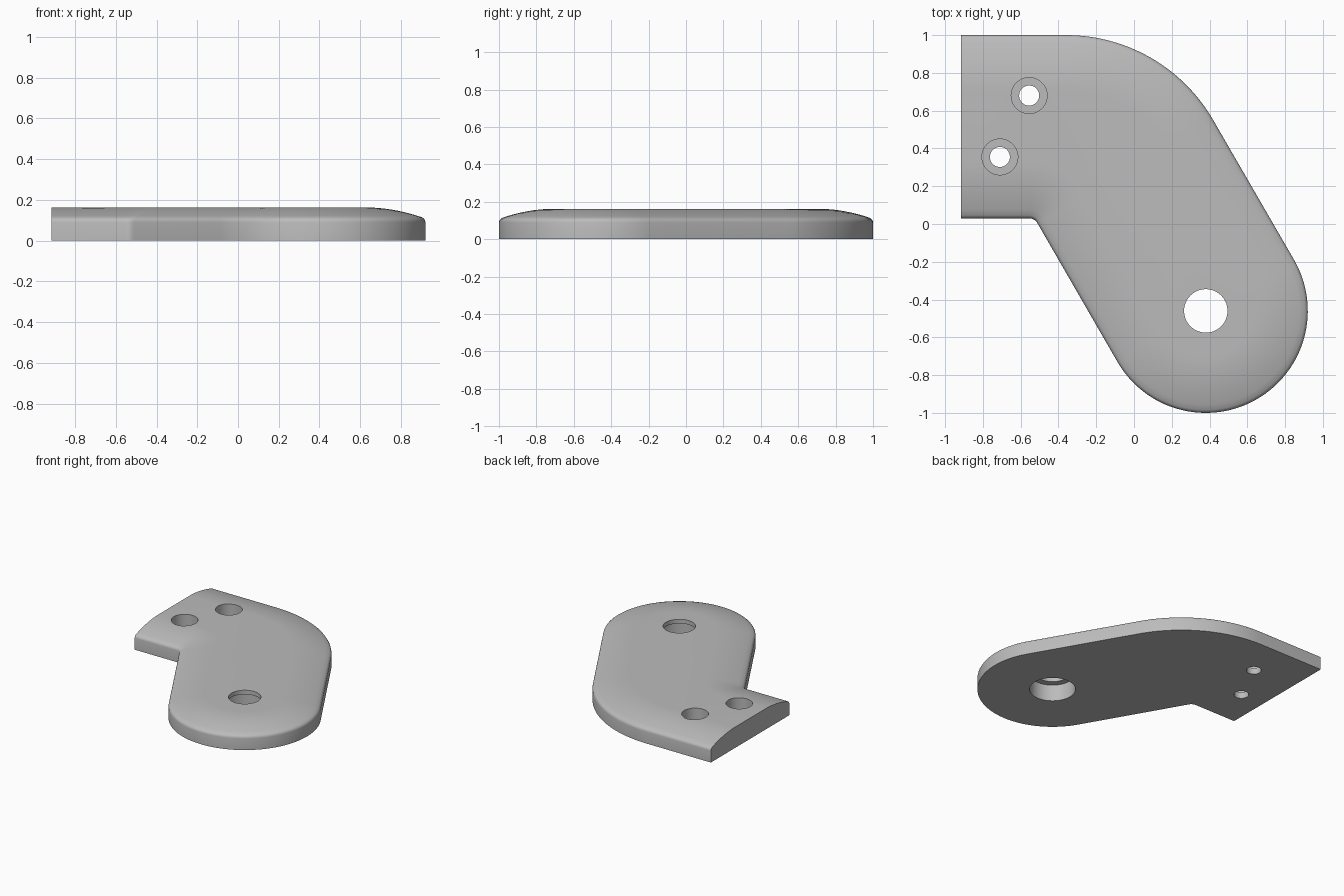
import bpy
import bmesh
from math import cos, sin, radians
from mathutils import Vector

if "Cube" in bpy.data.objects:
    bpy.data.objects.remove(bpy.data.objects["Cube"])

TOP = 0.163
LEFT = -0.915

grey = bpy.data.materials.new("light_grey")
grey.use_nodes = True
grey.diffuse_color = (0.5, 0.5, 0.5, 1)
grey.node_tree.nodes["Principled BSDF"].inputs["Base Color"].default_value = (0.5, 0.5, 0.5, 1)


def arc(cx, cy, radius, start, end, steps):
    """Outline points with their outward normals; negative radius is concave."""
    result = []
    for i in range(steps + 1):
        a = radians(start + (end - start) * i / steps)
        n = Vector((cos(a), sin(a)))
        result.append((Vector((cx, cy)) + n * radius, n))
    return result


# Plate outline, from the front of the cut end round to its back
outline = [(Vector((LEFT, 0.03)), Vector((0, -1)))]
outline += arc(-0.555, -0.02, -0.05, 270, 210, 10)   # inner corner
outline += arc(0.38, -0.46, 0.54, 210, 390, 64)      # round end
outline += arc(-0.36, 0.1, 0.9, 30, 90, 36)          # outer bend
outline += [(Vector((LEFT, 1.0)), Vector((0, 1)))]

# Edge section: upright side, small rounding, then a shallow crown
section = [(0, 0), (0, 0.09), (0.002, 0.099), (0.007, 0.107), (0.016, 0.114)]
for i in range(1, 11):
    d = 0.016 + 0.284 * i / 10
    section.append((d, TOP - 0.049 * ((0.3 - d) / 0.284) ** 2))

bm = bmesh.new()
rings = []
for inset, z in section:
    rings.append([bm.verts.new((*(p - n * inset), z)) for p, n in outline])
for low, high in zip(rings, rings[1:]):
    for i in range(len(outline) - 1):
        bm.faces.new((low[i], low[i + 1], high[i + 1], high[i]))
bm.faces.new(rings[0][::-1])
bm.faces.new(rings[-1])
bm.faces.new([r[0] for r in rings] + [r[-1] for r in reversed(rings)])
bmesh.ops.recalc_face_normals(bm, faces=bm.faces)
mesh = bpy.data.meshes.new("bracket_plate")
bm.to_mesh(mesh)
bm.free()
plate = bpy.data.objects.new("bracket_plate", mesh)
bpy.context.collection.objects.link(plate)
mesh.materials.append(grey)


def drill(name, x, y, radius, bottom, top):
    """Cut a round hole between two heights."""
    bpy.ops.mesh.primitive_cylinder_add(vertices=64, radius=radius, depth=top - bottom,
                                        location=(x, y, (top + bottom) / 2))
    cutter = bpy.context.object
    cutter.name = name
    cutter.hide_render = True
    cutter.data.materials.append(grey)
    mod = plate.modifiers.new(name, "BOOLEAN")
    mod.operation = "DIFFERENCE"
    mod.solver = "EXACT"
    mod.object = cutter
    bpy.ops.object.select_all(action="DESELECT")
    bpy.context.view_layer.objects.active = plate
    plate.select_set(True)
    bpy.ops.object.modifier_apply(modifier=name)
    bpy.data.objects.remove(cutter)


# Pivot hole, widened from below
drill("pivot_hole", 0.38, -0.46, 0.115, -0.1, 0.3)
drill("pivot_recess", 0.38, -0.46, 0.165, -0.1, 0.13)

# Two screw holes, widened from above
for x, y in ((-0.555, 0.68), (-0.71, 0.355)):
    drill("screw_hole", x, y, 0.053, -0.1, 0.3)
    drill("screw_recess", x, y, 0.095, 0.05, 0.3)

bpy.ops.object.shade_smooth_by_angle(angle=radians(30))
